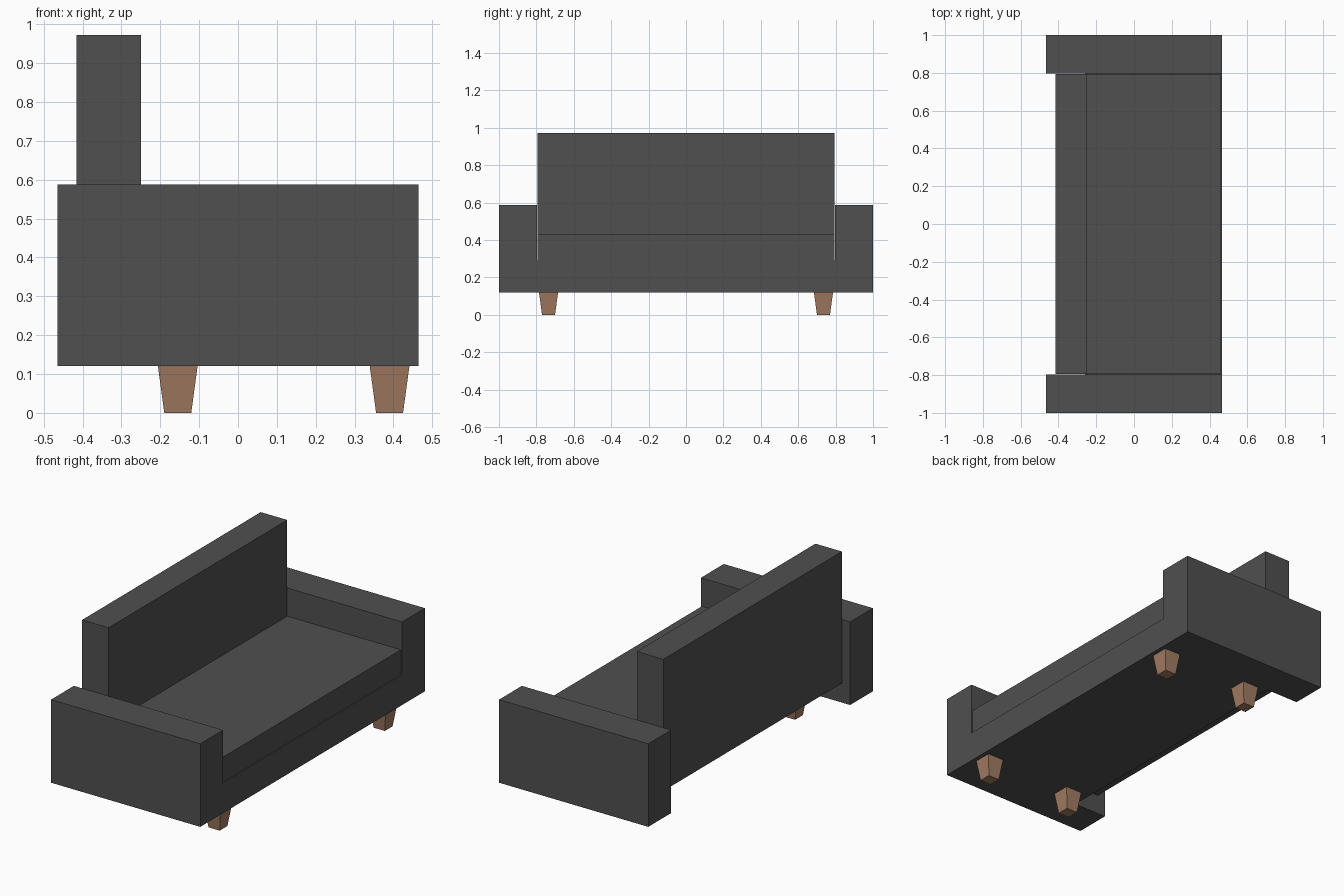
import bpy, bmesh
from mathutils import Matrix

if "Cube" in bpy.data.objects:
    bpy.data.objects.remove(bpy.data.objects["Cube"])


def material(name, color):
    m = bpy.data.materials.new(name)
    m.diffuse_color = (*color, 1)
    m.use_nodes = True
    m.node_tree.nodes["Principled BSDF"].inputs["Base Color"].default_value = m.diffuse_color
    return m


fabric = material("dark_fabric", (0.08, 0.08, 0.08))
wood = material("wood", (0.36, 0.2, 0.12))


def add_object(name, bm, mat):
    bmesh.ops.recalc_face_normals(bm, faces=bm.faces)
    me = bpy.data.meshes.new(name)
    bm.to_mesh(me)
    bm.free()
    me.materials.append(mat)
    ob = bpy.data.objects.new(name, me)
    bpy.context.collection.objects.link(ob)
    return ob


def box(name, lo, hi, mat):
    bm = bmesh.new()
    bmesh.ops.create_cube(bm, size=1)
    size = [b - a for a, b in zip(lo, hi)]
    centre = [(a + b) / 2 for a, b in zip(lo, hi)]
    bmesh.ops.transform(bm, verts=bm.verts, matrix=Matrix.Translation(centre) @ Matrix.Diagonal((*size, 1)))
    return add_object(name, bm, mat)


def raise_faces(bm, faces, height):
    out = bmesh.ops.extrude_face_region(bm, geom=faces)["geom"]
    verts = [g for g in out if isinstance(g, bmesh.types.BMVert)]
    bmesh.ops.translate(bm, verts=verts, vec=(0, 0, height))
    return [g for g in out if isinstance(g, bmesh.types.BMFace)]


# Base and arms as one body: footprint raised to the rail, then arms raised higher
FRONT, REAR, NOTCH, IN, OUT = 0.465, -0.465, -0.26, 0.797, 1.0
bm = bmesh.new()
inner = {}
footprint = []
for s in (-1, 1):
    pts = [(FRONT, IN), (NOTCH, IN), (REAR, IN), (REAR, OUT), (FRONT, OUT)]
    vs = [bm.verts.new((x, s * y, 0.12)) for x, y in pts]
    inner[s] = vs[:2]
    footprint.append(bm.faces.new(vs))
footprint.append(bm.faces.new(inner[-1] + inner[1][::-1]))
tops = raise_faces(bm, footprint, 0.17)
raise_faces(bm, [f for f in tops if abs(f.calc_center_median().y) > 0.5], 0.298)
bmesh.ops.dissolve_limit(bm, angle_limit=0.01, verts=bm.verts, edges=bm.edges)
add_object("base_and_arms", bm, fabric)

# Cushion and backrest
box("seat_cushion", (-0.255, -0.795, 0.29), (0.458, 0.795, 0.43), fabric)
box("backrest", (-0.415, -0.795, 0.23), (-0.25, 0.795, 0.972), fabric)

# Tapered square legs
for label, x in (("rear", -0.155), ("front", 0.39)):
    for side, y in (("left", -0.735), ("right", 0.735)):
        leg = box(f"{label}_{side}_leg", (-0.051, -0.051, 0), (0.051, 0.051, 0.12), wood)
        for v in leg.data.vertices:
            if v.co.z < 0.06:
                v.co.x *= 0.68
                v.co.y *= 0.68
        leg.location = (x, y, 0)
